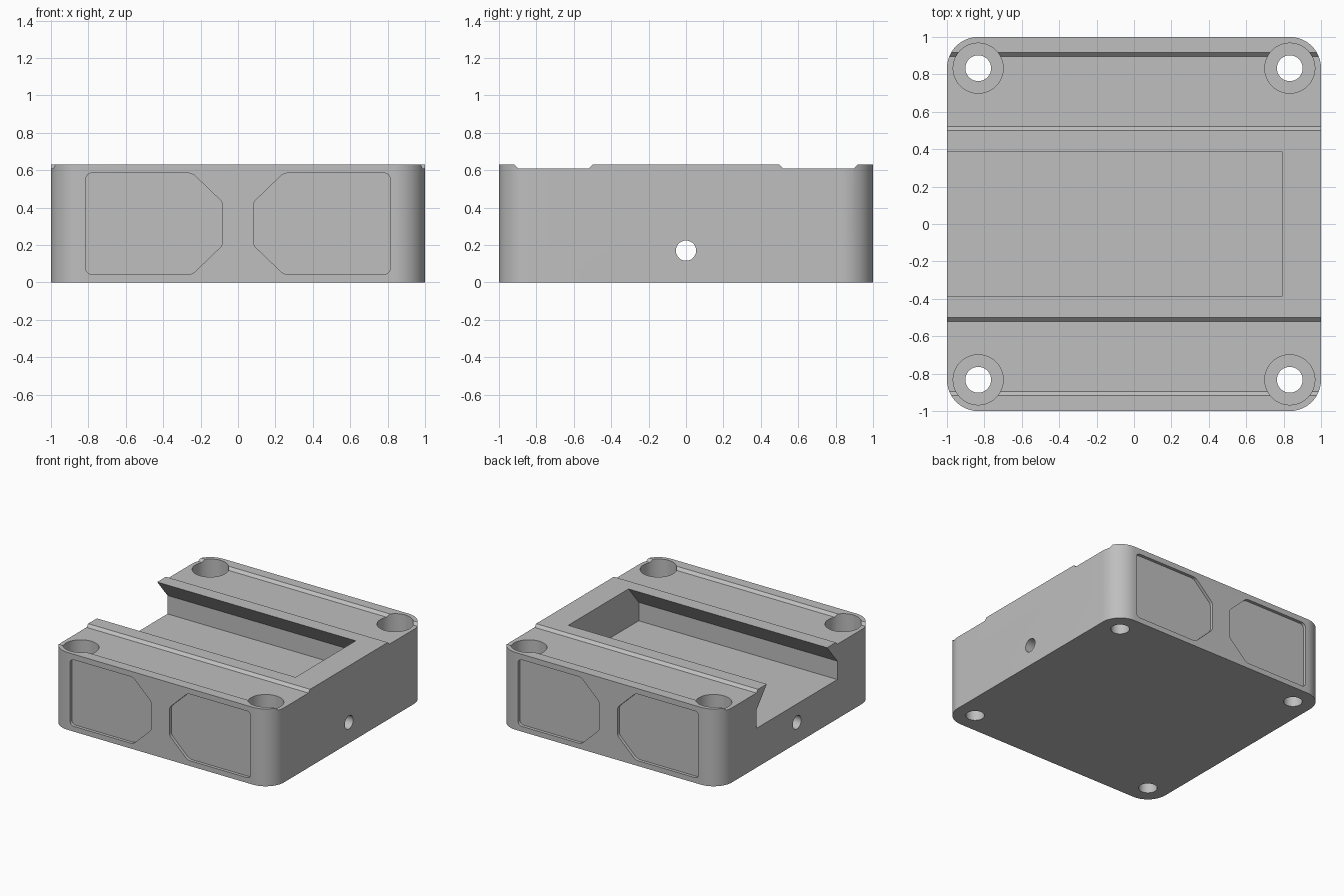
import bpy, bmesh, math
from mathutils import Vector

if "Cube" in bpy.data.objects:
    bpy.data.objects.remove(bpy.data.objects["Cube"], do_unlink=True)

HEIGHT = 0.63
HOLE_POS = 0.833
FLOOR = 0.32

grey = bpy.data.materials.new("light grey")
grey.use_nodes = True
colour = (0.52, 0.52, 0.52, 1)
grey.diffuse_color = colour
grey.node_tree.nodes["Principled BSDF"].inputs["Base Color"].default_value = colour

# Placement of a 2D profile point and an extrusion distance, per axis
PLACE = {
    "x": lambda a, b, d: (d, a, b),
    "y": lambda a, b, d: (a, d, b),
    "z": lambda a, b, d: (a, b, d),
}


def prism(name, points, axis, low, high):
    """Extrude a closed 2D profile along an axis."""
    place = PLACE[axis]
    bm = bmesh.new()
    face = bm.faces.new([bm.verts.new(place(a, b, low)) for a, b in points])
    grown = bmesh.ops.extrude_face_region(bm, geom=[face])
    shift = Vector(place(0, 0, high - low))
    bmesh.ops.translate(bm, vec=shift,
                        verts=[g for g in grown["geom"] if isinstance(g, bmesh.types.BMVert)])
    bmesh.ops.recalc_face_normals(bm, faces=bm.faces[:])
    mesh = bpy.data.meshes.new(name)
    bm.to_mesh(mesh)
    bm.free()
    mesh.materials.append(grey)
    obj = bpy.data.objects.new(name, mesh)
    bpy.context.collection.objects.link(obj)
    return obj


def circle(cx, cy, r, n=48):
    return [(cx + r * math.cos(math.tau * i / n), cy + r * math.sin(math.tau * i / n))
            for i in range(n)]


def rounded(corners, steps):
    """Round each (x, y, tangent length) corner with a short curve."""
    out = []
    for i, (x, y, t) in enumerate(corners):
        p = Vector((x, y))
        a = p + (Vector(corners[i - 1][:2]) - p).normalized() * t
        b = p + (Vector(corners[(i + 1) % len(corners)][:2]) - p).normalized() * t
        # true arc centre along the corner bisector
        u, v = (a - p).normalized(), (b - p).normalized()
        half = u.angle(v) / 2
        centre = p + (u + v).normalized() * (t / math.cos(half))
        ra, rb = a - centre, b - centre
        sweep = ra.angle(rb)
        for k in range(steps + 1):
            f = k / steps
            out.append(tuple(centre + (ra * math.sin((1 - f) * sweep)
                                       + rb * math.sin(f * sweep)) / math.sin(sweep)))
    return out


# Block with rounded vertical edges
r = 0.167
body = prism("block_body", rounded([(-1, -1, r), (1, -1, r), (1, 1, r), (-1, 1, r)], 16),
             "z", 0, HEIGHT)
cutters = []

# Dovetail slot, open on the -x side
top = HEIGHT + 0.02
cutters.append(prism("slot_cutter",
                     [(-0.388, top), (-0.388, HEIGHT), (-0.52, 0.47), (-0.52, FLOOR),
                      (0.52, FLOOR), (0.52, 0.47), (0.388, HEIGHT), (0.388, top)],
                     "x", -1.1, 0.79))

# Shallow channels with sloped sides, front and back
for s in (-1, 1):
    cutters.append(prism("channel_cutter",
                         [(s * 0.48, top), (s * 0.522, 0.608), (s * 0.895, 0.608),
                          (s * 0.937, top)], "x", -1.1, 1.1))

# Counterbored bolt holes in the corners
for sx in (-1, 1):
    for sy in (-1, 1):
        cx, cy = sx * HOLE_POS, sy * HOLE_POS
        cutters.append(prism("bolt_cutter", circle(cx, cy, 0.069), "z", -0.1, top))
        cutters.append(prism("counterbore_cutter", circle(cx, cy, 0.134), "z", 0.25, top))

# Cross hole beneath the slot
cutters.append(prism("cross_hole_cutter", circle(0, 0.17, 0.054), "x", -1.1, 1.1))

# Recessed panels on front and back
for sx in (-1, 1):
    outline = rounded([(sx * x, z, t) for x, z, t in
                       [(0.082, 0.2, 0.02), (0.245, 0.043, 0.025), (0.815, 0.043, 0.035),
                        (0.815, 0.585, 0.035), (0.245, 0.585, 0.025), (0.082, 0.428, 0.02)]], 6)
    for low, high in ((-1.1, -0.975), (0.975, 1.1)):
        cutters.append(prism("panel_cutter", outline, "y", low, high))

# Carve the block, then discard the cutters
for cutter in cutters:
    mod = body.modifiers.new("carve", "BOOLEAN")
    mod.operation = "DIFFERENCE"
    mod.solver = "EXACT"
    mod.object = cutter
bpy.context.view_layer.update()
evaluated = body.evaluated_get(bpy.context.evaluated_depsgraph_get())
carved = bpy.data.meshes.new_from_object(evaluated)
body.modifiers.clear()
body.data = carved
for cutter in cutters:
    bpy.data.objects.remove(cutter, do_unlink=True)

# Smooth curved walls, crisp edges
bpy.ops.object.select_all(action="DESELECT")
body.select_set(True)
bpy.context.view_layer.objects.active = body
bpy.ops.object.shade_smooth_by_angle(angle=math.radians(25))
